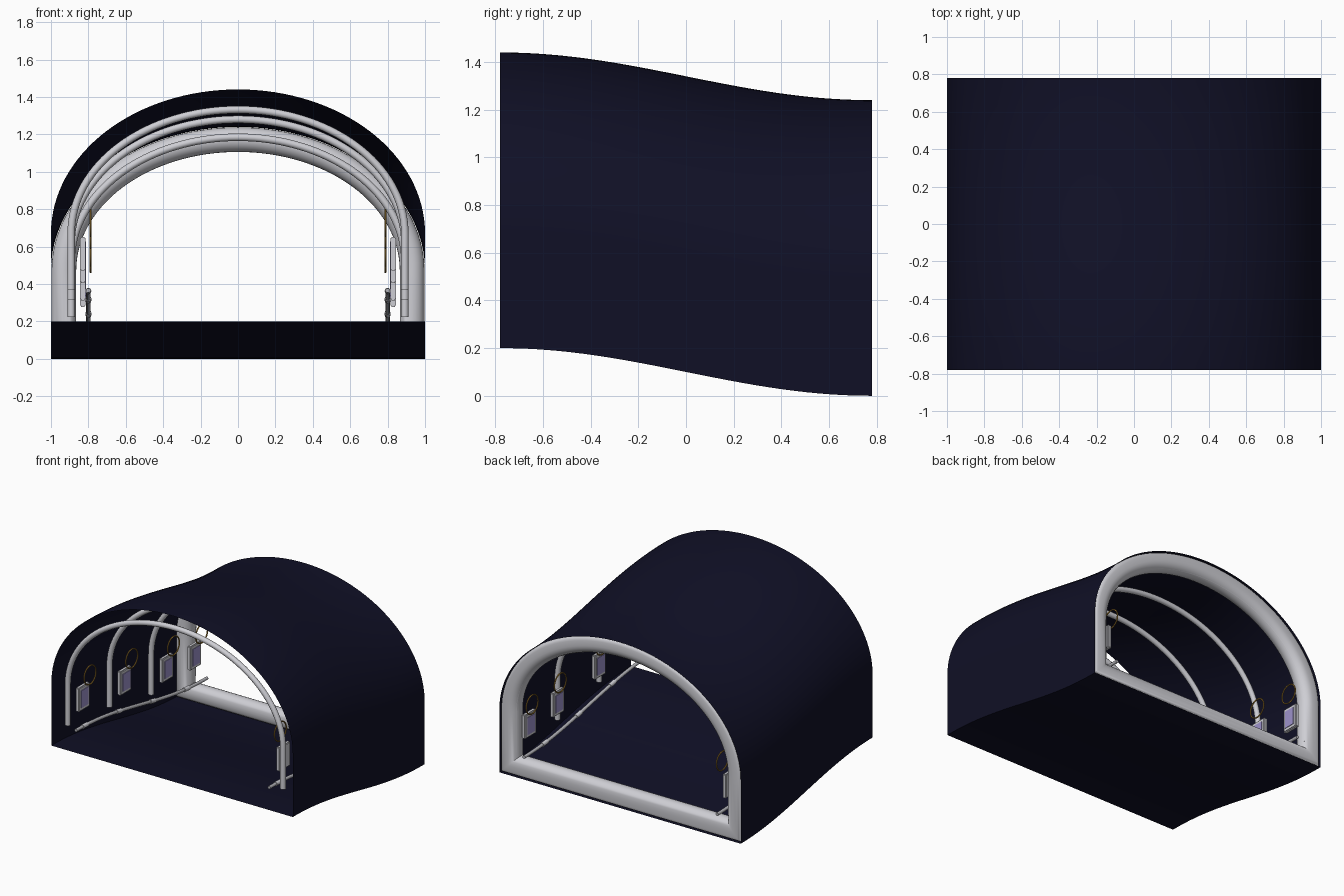
import bpy, bmesh
from math import sin, cos, pi, copysign
from mathutils import Matrix

if "Cube" in bpy.data.objects:
    bpy.data.objects.remove(bpy.data.objects["Cube"], do_unlink=True)

HALF_LEN, WALL, TOP = 0.78, 0.47, 1.24


def material(name, rgb, rough=0.5):
    m = bpy.data.materials.new(name)
    m.use_nodes = True
    m.diffuse_color = (*rgb, 1)
    b = m.node_tree.nodes["Principled BSDF"]
    b.inputs["Base Color"].default_value = (*rgb, 1)
    b.inputs["Roughness"].default_value = rough
    return m


navy = material("navy shell", (0.005, 0.005, 0.019))
white = material("light grey", (0.62, 0.62, 0.66))
steel = material("rail grey", (0.45, 0.45, 0.48))
lilac = material("lilac screen", (0.34, 0.29, 0.6))
gold = material("gold", (0.36, 0.2, 0.03))


def floor_z(y):
    # eased slope from the raised front to the low back
    return 0.1 * (1 - sin(pi * y / (2 * HALF_LEN)))


def arch(d, base, steps=64):
    # wall, half ellipse and wall, inset by d, starting at height base
    pts = [(1 - d, base)]
    for i in range(steps + 1):
        a = pi * i / steps
        pts.append(((1 - d) * cos(a), WALL + (TOP - WALL - d) * sin(a)))
    return pts + [(d - 1, base)]


def finish(name, bm, mat, smooth=True):
    bmesh.ops.recalc_face_normals(bm, faces=bm.faces)
    me = bpy.data.meshes.new(name)
    bm.to_mesh(me)
    bm.free()
    ob = bpy.data.objects.new(name, me)
    bpy.context.collection.objects.link(ob)
    me.materials.append(mat)
    if smooth:
        bpy.ops.object.select_all(action='DESELECT')
        ob.select_set(True)
        bpy.context.view_layer.objects.active = ob
        bpy.ops.object.shade_smooth_by_angle(angle=0.7)
    return ob


def loft(name, sections, mat, closed=False):
    # skin closed (inset, y) arch loops
    bm = bmesh.new()
    loops = [[bm.verts.new((x, y, z + floor_z(y))) for x, z in arch(d, d)]
             for d, y in sections]
    n = len(loops[0])
    for k in range(len(loops) - (0 if closed else 1)):
        a, b = loops[k], loops[(k + 1) % len(loops)]
        for i in range(n):
            j = (i + 1) % n
            bm.faces.new((a[i], a[j], b[j], b[i]))
    return finish(name, bm, mat)


def tube(name, pts, radius, mat):
    cu = bpy.data.curves.new(name, 'CURVE')
    cu.dimensions = '3D'
    cu.bevel_depth = radius
    cu.bevel_resolution = 3
    cu.use_fill_caps = True
    sp = cu.splines.new('POLY')
    sp.points.add(len(pts) - 1)
    for p, co in zip(sp.points, pts):
        p.co = (*co, 1)
    ob = bpy.data.objects.new(name, cu)
    bpy.context.collection.objects.link(ob)
    cu.materials.append(mat)
    bpy.ops.object.select_all(action='DESELECT')
    ob.select_set(True)
    bpy.context.view_layer.objects.active = ob
    bpy.ops.object.convert(target='MESH')
    bpy.ops.object.shade_smooth_by_angle(angle=0.7)
    return bpy.context.object


def box(name, loc, size, mat, bevel=0.0):
    bm = bmesh.new()
    bmesh.ops.create_cube(bm, size=1, matrix=Matrix.Translation(loc) @ Matrix.Diagonal((*size, 1)))
    if bevel:
        bmesh.ops.bevel(bm, geom=bm.edges[:], offset=bevel, segments=2, affect='EDGES')
    return finish(name, bm, mat, smooth=False)


def hoop(name, loc, radius, thick, mat):
    # ring standing in the plane of the side wall
    x, y, z = loc
    pts = [(x, y + radius * cos(2 * pi * i / 32), z + radius * sin(2 * pi * i / 32))
           for i in range(33)]
    return tube(name, pts, thick, mat)


# Tunnel shell with its floor
loft("tunnel_shell", [(0, HALF_LEN * (i / 20 - 1)) for i in range(41)], navy)

# Rounded rim inside the back end, its outer corner filled to the shell edge
R = 0.066
section = []
for i in range(24):
    c, s = cos(2 * pi * i / 24), sin(2 * pi * i / 24)
    e = 0.4 if c < 0 and s > 0 else 1
    section.append((R + 0.003 + R * copysign(abs(c) ** e, c),
                    HALF_LEN - R + R * copysign(abs(s) ** e, s)))
loft("back_rim", section, white, closed=True)

# Arched ribs
RIB_Y = [-0.74, -0.247, 0.247, 0.74]
for n, y in enumerate(RIB_Y):
    tube(f"rib_{n + 1}", [(x, y, z + floor_z(y)) for x, z in arch(0.108, 0.17)], 0.02, white)

for side, label in ((-1, "right"), (1, "left")):
    # Handrail following the slope, with sleeves
    def rail_points(y0, y1, n):
        ys = [y0 + (y1 - y0) * i / n for i in range(n + 1)]
        return [(side * 0.8, y, floor_z(y) + 0.165) for y in ys]

    tube(f"{label}_handrail", rail_points(-0.775, 0.775, 32), 0.012, steel)
    for n, y in enumerate((-0.7, -0.3, 0.1, 0.5)):
        tube(f"{label}_rail_sleeve_{n + 1}", rail_points(y, y + 0.06, 2), 0.016, white)

    # Wall panels with screens and hanging hoops
    for n, rib in enumerate(RIB_Y):
        y = rib + (0.09 if n < 3 else -0.07)
        z = floor_z(y) + 0.365
        tag = f"{label}_{n + 1}"
        box(f"panel_{tag}", (side * 0.831, y, z), (0.03, 0.13, 0.18), white, 0.006)
        box(f"screen_{tag}", (side * 0.815, y, z), (0.006, 0.085, 0.13), lilac)
        hoop(f"hoop_{tag}", (side * 0.788, y + 0.025, z + 0.165), 0.07, 0.005, gold)
